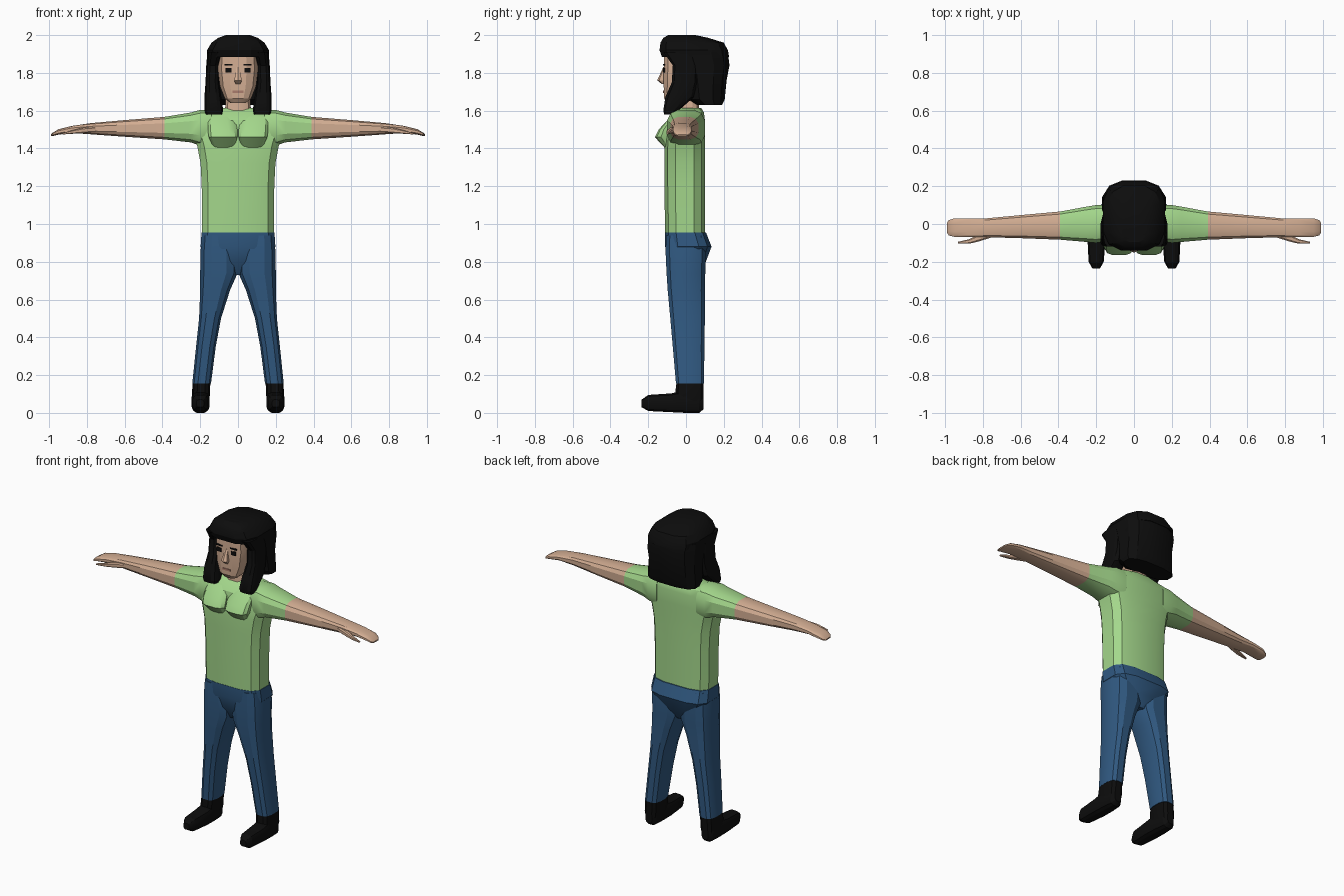
import bpy
import bmesh
from math import cos, sin, pi, copysign

default = bpy.data.objects.get("Cube")
if default:
    bpy.data.objects.remove(default, do_unlink=True)


def make_material(name, red, green, blue):
    mat = bpy.data.materials.new(name)
    mat.use_nodes = True
    colour = (red, green, blue, 1)
    mat.diffuse_color = colour
    shader = mat.node_tree.nodes["Principled BSDF"]
    shader.inputs["Base Color"].default_value = colour
    shader.inputs["Roughness"].default_value = 0.8
    return mat


skin = make_material("skin", .65, .42, .29)
green = make_material("shirt green", .37, .68, .26)
denim = make_material("denim blue", .03, .1, .22)
black = make_material("black", .004, .004, .004)
lip = make_material("lip", .4, .2, .15)


def cross_section(sides, squareness):
    """Rounded box outline that fills the unit square."""
    points = []
    for i in range(sides):
        angle = 2 * pi * (i + .5) / sides
        points.append([copysign(abs(v) ** squareness, v)
                       for v in (cos(angle), sin(angle))])
    biggest = max(p[0] for p in points)
    return [(a / biggest, b / biggest) for a, b in points]


def place(axis, along, a, b):
    return {"x": (along, a, b), "y": (a, along, b), "z": (a, b, along)}[axis]


def loft(name, materials, axis, rings, side=1, sides=12, squareness=.65, rule=None):
    """Skin through rings of (position, low a, high a, low b, high b)."""
    bm = bmesh.new()
    outline = cross_section(sides, squareness)
    loops = []
    for along, a_low, a_high, b_low, b_high in rings:
        loop = []
        for a, b in outline:
            x, y, z = place(axis, along,
                            (a_low + a_high + a * (a_high - a_low)) / 2,
                            (b_low + b_high + b * (b_high - b_low)) / 2)
            loop.append(bm.verts.new((x * side, y, z)))
        loops.append(loop)
    for low, high in zip(loops, loops[1:]):
        for i in range(sides):
            j = (i + 1) % sides
            bm.faces.new((low[i], low[j], high[j], high[i]))
    bm.faces.new(loops[0])
    bm.faces.new(loops[-1])
    bmesh.ops.recalc_face_normals(bm, faces=bm.faces)
    if rule:
        for face in bm.faces:
            face.material_index = rule(face.calc_center_median())
    mesh = bpy.data.meshes.new(name)
    bm.to_mesh(mesh)
    bm.free()
    obj = bpy.data.objects.new(name, mesh)
    bpy.context.collection.objects.link(obj)
    for mat in materials:
        mesh.materials.append(mat)
    bpy.ops.object.select_all(action="DESELECT")
    obj.select_set(True)
    bpy.context.view_layer.objects.active = obj
    bpy.ops.object.shade_smooth_by_angle(angle=pi / 7)
    return obj


def centred(rings):
    """Expand (z, half width, back and front) rings around x = 0."""
    return [(z, -half, half, front, back) for z, half, front, back in rings]


def plate(name, mat, x, z, half_width, half_height, front, back):
    loft(name, [mat], "y", [(y, x - half_width, x + half_width,
                             z - half_height, z + half_height)
                            for y in (front, back)], sides=4)


# Torso and hips
loft("shirt_body", [green], "z", centred([
    (.95, .19, -.11, .1), (1.2, .192, -.115, .1), (1.32, .198, -.115, .1),
    (1.41, .215, -.115, .1), (1.47, .235, -.11, .1), (1.55, .235, -.095, .1),
    (1.59, .19, -.065, .095), (1.615, .09, -.035, .08)]), squareness=.6)
loft("trouser_hips", [denim], "z", centred([
    (.73, .03, -.06, .07), (.8, .13, -.095, .105), (.88, .198, -.11, .135),
    (.955, .193, -.112, .106)]), squareness=.6)

# Neck and head
loft("neck", [skin], "z", centred([
    (1.55, .075, -.055, .07), (1.61, .068, -.05, .07), (1.72, .062, -.05, .07)]))
loft("head", [skin], "z", centred([
    (1.64, .04, -.1, -.01), (1.665, .07, -.116, .04), (1.73, .096, -.118, .09),
    (1.82, .107, -.118, .12), (1.92, .1, -.115, .12)]))
loft("nose", [skin], "z", centred([
    (1.74, .012, -.125, -.1), (1.76, .02, -.15, -.1), (1.83, .008, -.12, -.1)]),
    sides=6)
plate("mouth", lip, 0, 1.7, .028, .006, -.121, -.113)

# Hair: cap over the crown and a full fall behind
loft("hair_cap", [black], "z", centred([
    (1.885, .162, -.128, .228), (1.92, .164, -.14, .222), (1.96, .14, -.135, .2),
    (1.985, .105, -.12, .12), (2, .065, -.095, .05)]))
loft("hair_back", [black], "z", centred([
    (1.63, .165, .06, .19), (1.66, .168, .01, .205), (1.76, .16, -.01, .215),
    (1.84, .165, -.03, .23), (1.91, .162, -.06, .222)]), squareness=.75)

for label, side in (("left", 1), ("right", -1)):
    # Eyes and brows
    plate(label + "_eye", black, side * .05, 1.815, .016, .012, -.121, -.112)
    plate(label + "_brow", black, side * .05, 1.843, .022, .004, -.121, -.112)

    # Hair lock beside the face
    loft(label + "_hair_lock", [black], "z", [
        (1.58, .085, .17, -.115, -.06), (1.6, .078, .178, -.12, -.04),
        (1.67, .088, .178, -.11, .04), (1.75, .1, .172, -.075, .06),
        (1.84, .1, .168, -.07, .06), (1.91, .085, .162, -.12, .06)], side)

    # Bust
    loft(label + "_bust", [green], "z", [
        (1.405, .02, .13, -.114, -.05), (1.46, .003, .155, -.165, -.05),
        (1.5, .003, .16, -.145, -.05), (1.57, .02, .16, -.08, -.04)], side)

    # Arm: sleeve on the upper part, bare skin beyond
    loft(label + "_arm", [green, skin], "x", [
        (.14, -.09, .1, 1.41, 1.606), (.2, -.1, .1, 1.415, 1.604),
        (.25, -.095, .092, 1.432, 1.59), (.39, -.083, .066, 1.448, 1.567),
        (.6, -.075, .047, 1.462, 1.55), (.78, -.07, .03, 1.475, 1.534),
        (.88, -.07, .03, 1.482, 1.519), (.95, -.068, .03, 1.473, 1.502),
        (.98, -.06, .02, 1.466, 1.484), (.99, -.045, .005, 1.466, 1.474)], side,
        rule=lambda c: int(abs(c.x) > .39))
    loft(label + "_thumb", [skin], "x", [
        (.75, -.07, -.04, 1.485, 1.515), (.82, -.092, -.055, 1.48, 1.51),
        (.87, -.104, -.08, 1.478, 1.498), (.93, -.104, -.094, 1.474, 1.482)],
        side, sides=8)

    # Trouser leg
    loft(label + "_leg", [denim], "z", [
        (.155, .143, .242, -.053, .096), (.35, .118, .222, -.07, .097),
        (.5, .09, .206, -.083, .1), (.65, .042, .2, -.097, .1),
        (.74, .002, .2, -.103, .102), (.85, .002, .199, -.108, .106),
        (.94, .02, .19, -.106, .1)], side, squareness=.7)

    # Shoe: ankle and foot
    loft(label + "_ankle", [black], "z", [
        (.02, .165, .23, -.05, .088), (.08, .15, .245, -.06, .093),
        (.165, .146, .24, -.05, .093)], side)
    loft(label + "_foot", [black], "y", [
        (-.235, .18, .22, .03, .07), (-.2, .16, .24, .01, .095),
        (-.08, .15, .246, .004, .103), (0, .152, .245, 0, .12),
        (.07, .16, .238, 0, .1), (.093, .175, .222, .02, .09)], side)
